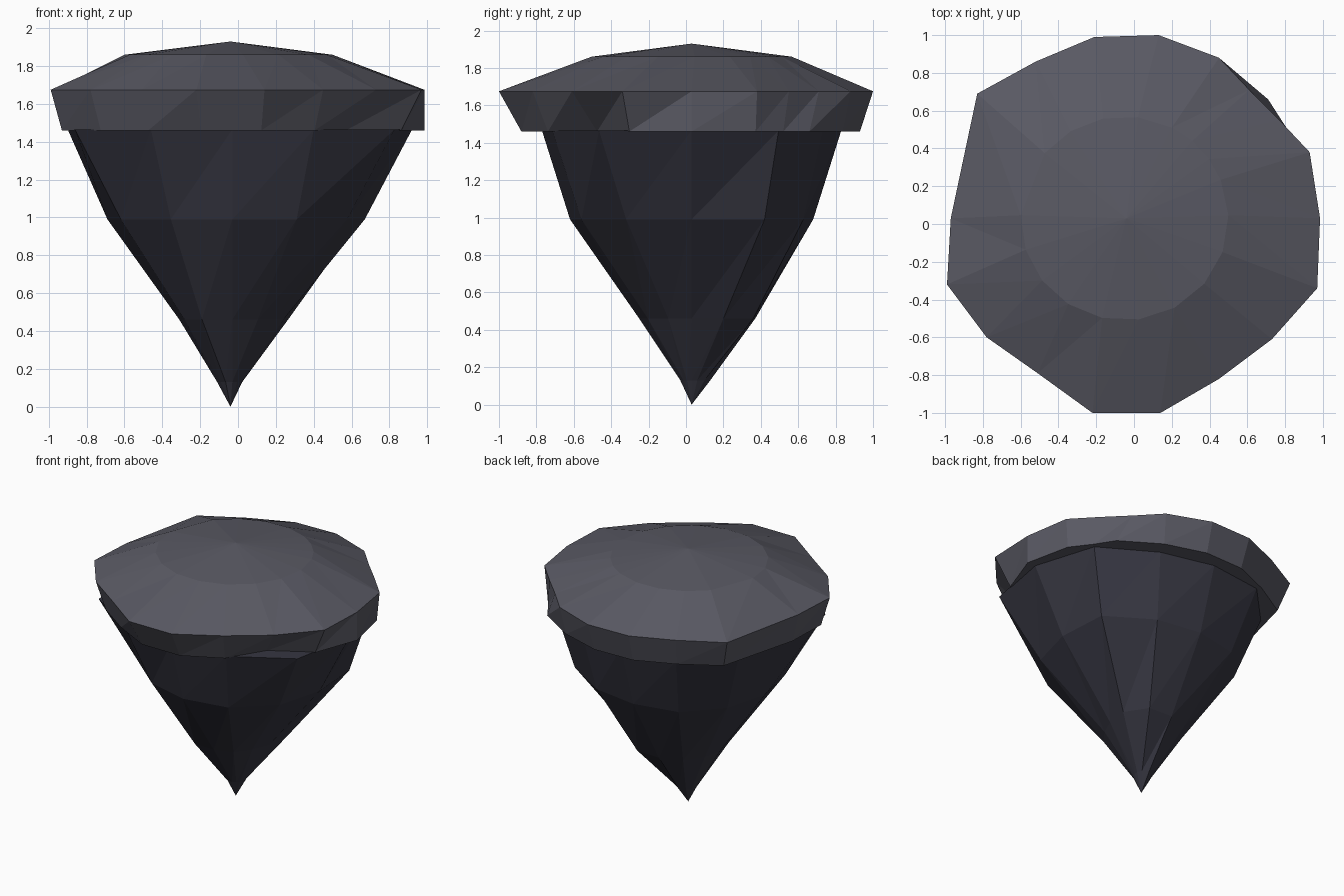
import bpy
from math import sin, cos, atan2, pi

if "Cube" in bpy.data.objects:
    bpy.data.objects.remove(bpy.data.objects["Cube"])


def material(name, rgb):
    m = bpy.data.materials.new(name)
    m.diffuse_color = (*rgb, 1)
    m.use_nodes = True
    m.node_tree.nodes["Principled BSDF"].inputs["Base Color"].default_value = m.diffuse_color
    return m


def loft(name, rings, start, end, mat):
    """Skin rings of equal length with triangles; start/end are a tip point or None (flat lid)."""
    n = len(rings[0])
    verts = [p for r in rings for p in r]
    faces = []
    for k in range(len(rings) - 1):
        for i in range(n):
            a, b = k * n + i, k * n + (i + 1) % n
            faces += [(a, b, b + n), (a, b + n, a + n)]
    last = (len(rings) - 1) * n
    if start:
        verts.append(start)
        faces += [(len(verts) - 1, (i + 1) % n, i) for i in range(n)]
    else:
        faces.append(tuple(reversed(range(n))))
    if end:
        verts.append(end)
        faces += [(len(verts) - 1, last + i, last + (i + 1) % n) for i in range(n)]
    else:
        faces.append(tuple(range(last, last + n)))
    me = bpy.data.meshes.new(name)
    me.from_pydata(verts, [], faces)
    me.update()
    me.materials.append(mat)
    ob = bpy.data.objects.new(name, me)
    bpy.context.collection.objects.link(ob)
    return ob


ground = material("ground_grey", (0.10, 0.10, 0.125))
rock = material("rock_dark", (0.037, 0.037, 0.053))

# Ground cap: irregular rim, chipped lower edge, shallow domed top
rim = [(.13, 1), (-.21, .99), (-.52, .86), (-.83, .69), (-.97, .03), (-.99, -.32),
       (-.78, -.6), (-.51, -.79), (-.22, -1), (.14, -1), (.45, -.82), (.73, -.61),
       (.97, -.34), (.985, .03), (.93, .38), (.77, .55), (.61, .71), (.45, .88)]
inset = [.93, .93, .93, .92, .95, .94, .93, .93, .88, .88, .90, .78, .89, 1, .98,
         1.0, 1.04, .95]
lower = [(x * s, y * s, 1.46) for (x, y), s in zip(rim, inset)]
lower[15], lower[16] = (.80, .52, 1.46), (.71, .66, 1.46)
upper = [(x, y, 1.675) for x, y in rim]
dome = []
for x, y in rim:
    a = atan2(y, x)
    dome.append((-.05 + .55 * cos(a), .03 + .54 * sin(a), 1.86))
loft("ground_cap", [lower, upper, dome], None, (-.04, .03, 1.93), ground)

# Hanging rock: uneven radii every 30 degrees, narrowing to a tip
levels = [
    (.13, [.05, .06, .08, .10, .09, .08, .08, .07, .07, .06, .05, .05]),
    (.46, [.27, .34, .38, .34, .32, .29, .28, .29, .32, .28, .27, .25]),
    (.99, [.70, .78, .69, .65, .67, .66, .66, .68, .65, .65, .68, .70]),
    (1.465, [.95, .93, .81, .80, .86, .85, .87, .96, .86, .80, .86, .99]),
]
rings = [[(-.03 + r * cos(i * pi / 6), .03 + r * sin(i * pi / 6), z)
          for i, r in enumerate(radii)] for z, radii in levels]
loft("hanging_rock", rings, (-.04, .03, 0), None, rock)
